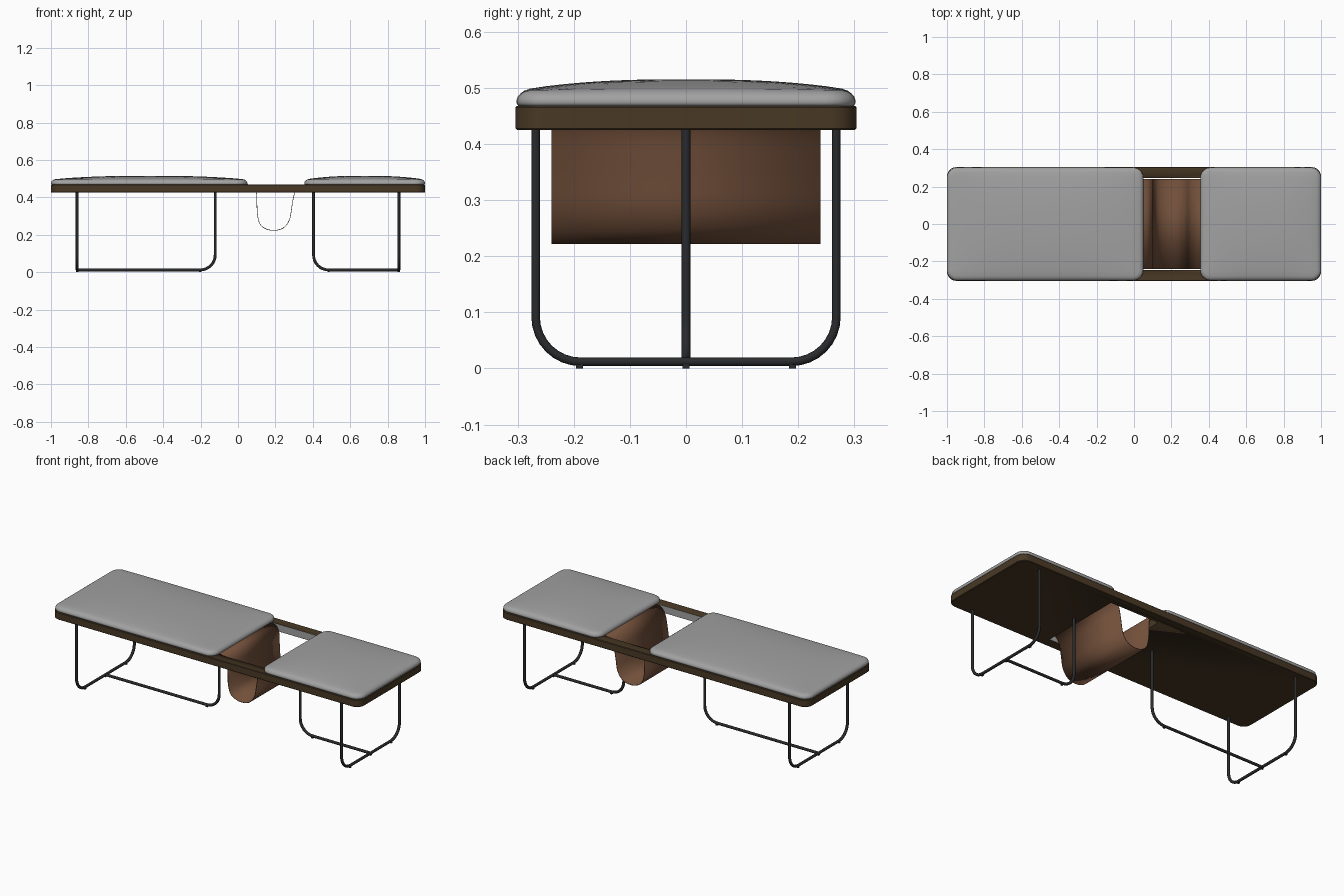
import bpy, bmesh, math
from mathutils import Vector

if "Cube" in bpy.data.objects:
    bpy.data.objects.remove(bpy.data.objects["Cube"])


def material(name, rgb):
    m = bpy.data.materials.new(name)
    m.diffuse_color = (*rgb, 1)
    m.use_nodes = True
    m.node_tree.nodes["Principled BSDF"].inputs["Base Color"].default_value = m.diffuse_color
    return m


GREY = material("grey fabric", (0.36, 0.36, 0.36))
WOOD = material("dark wood", (0.065, 0.040, 0.018))
LEATHER = material("brown leather", (0.165, 0.078, 0.042))
METAL = material("black metal", (0.022, 0.023, 0.025))


def finish(obj, mat, angle=35):
    obj.data.materials.clear()
    obj.data.materials.append(mat)
    bpy.ops.object.select_all(action='DESELECT')
    obj.select_set(True)
    bpy.context.view_layer.objects.active = obj
    bpy.ops.object.shade_smooth_by_angle(angle=math.radians(angle))
    return obj


def from_bmesh(name, bm, mat, angle=35):
    bmesh.ops.recalc_face_normals(bm, faces=bm.faces)
    me = bpy.data.meshes.new(name)
    bm.to_mesh(me)
    bm.free()
    obj = bpy.data.objects.new(name, me)
    bpy.context.collection.objects.link(obj)
    return finish(obj, mat, angle)


def box(name, x0, x1, y0, y1, z0, z1, mat):
    bm = bmesh.new()
    bmesh.ops.create_cube(bm, size=1)
    for v in bm.verts:
        v.co = ((x0 + x1) / 2 + v.co.x * (x1 - x0),
                (y0 + y1) / 2 + v.co.y * (y1 - y0),
                (z0 + z1) / 2 + v.co.z * (z1 - z0))
    return from_bmesh(name, bm, mat)


def outline(hx, hy, r, side=10, arc=6):
    """Rounded rectangle about the origin, with divided straight sides."""
    pts = []
    corners = [(1, 1), (-1, 1), (-1, -1), (1, -1)]
    for k, (sx, sy) in enumerate(corners):
        c = Vector((sx * (hx - r), sy * (hy - r)))
        for i in range(arc + 1):
            a = math.pi / 2 * (k + i / arc)
            pts.append(c + r * Vector((math.cos(a), math.sin(a))))
        nx, ny = corners[(k + 1) % 4]
        a = math.pi / 2 * (k + 1)
        end = Vector((nx * (hx - r), ny * (hy - r))) + r * Vector((math.cos(a), math.sin(a)))
        start = pts[-1]
        pts += [start.lerp(end, i / side) for i in range(1, side)]
    return pts


def skin(bm, rings):
    loops = [[bm.verts.new(p) for p in ring] for ring in rings]
    n = len(loops[0])
    for a, b in zip(loops, loops[1:]):
        for i in range(n):
            bm.faces.new((a[i], a[(i + 1) % n], b[(i + 1) % n], b[i]))
    return loops


def cushion(name, x0, x1, hy=0.302, z0=0.468):
    hx, cx = (x1 - x0) / 2, (x0 + x1) / 2

    def ring(d, z, s=1):
        pts = []
        for p in outline(hx - d, hy - d, 0.055 - d):
            p = p * s
            u, v = min(abs(p.x) / hx, 1), min(abs(p.y) / hy, 1)
            dome = 0.02 * (1 - u ** 2.5) * (1 - v ** 2.5)
            pts.append((cx + p.x, p.y, z0 + z + (dome if z > 0.005 else 0)))
        return pts

    # rolled edge, then a shallow dome
    edge = [(0.003, 0), (0, 0.005), (0, 0.010), (0.002, 0.016),
            (0.007, 0.021), (0.014, 0.025), (0.024, 0.027)]
    rings = [ring(d, z) for d, z in edge]
    rings += [ring(0.024, 0.0275, s / 10) for s in range(9, 0, -1)]
    bm = bmesh.new()
    loops = skin(bm, rings)
    bm.faces.new(loops[0])
    bm.faces.new(loops[-1])
    return from_bmesh(name, bm, GREY, 60)


def tube(name, pts, radius=0.008):
    cu = bpy.data.curves.new(name, 'CURVE')
    cu.dimensions = '3D'
    cu.bevel_depth = radius
    cu.bevel_resolution = 3
    cu.use_fill_caps = True
    sp = cu.splines.new('POLY')
    sp.points.add(len(pts) - 1)
    for q, p in zip(sp.points, pts):
        q.co = (*p, 1)
    obj = bpy.data.objects.new(name, cu)
    bpy.context.collection.objects.link(obj)
    bpy.ops.object.select_all(action='DESELECT')
    obj.select_set(True)
    bpy.context.view_layer.objects.active = obj
    bpy.ops.object.convert(target='MESH')
    return finish(bpy.context.view_layer.objects.active, METAL, 50)


def bend(edge, sign, z=0.012, r=0.08, top=0.43):
    """Run along the floor toward `edge`, then turn up to the frame."""
    pts = []
    for i in range(9):
        a = math.pi / 2 * i / 8
        pts.append((edge - sign * r * (1 - math.sin(a)), z + r * (1 - math.cos(a))))
    return pts + [(edge, top)]


# wooden frame with softened edges and a rectangular opening
OX0, OX1, OY = 0.045, 0.362, 0.247
bm = bmesh.new()
rings = [[(p.x, p.y, z) for p in outline(1 - d, 0.304 - d, 0.05 - d, side=1)]
         for d, z in [(0.003, 0.425), (0, 0.428), (0, 0.465), (0.003, 0.468)]]
loops = skin(bm, rings)
bm.faces.new(loops[0])
bm.faces.new(loops[-1])
frame = from_bmesh("wood_frame", bm, WOOD)
cutter = box("opening_cutter", OX0, OX1, -OY, OY, 0.3, 0.6, WOOD)
mod = frame.modifiers.new("opening", 'BOOLEAN')
mod.operation = 'DIFFERENCE'
mod.solver = 'EXACT'
mod.object = cutter
bpy.context.view_layer.objects.active = frame
bpy.ops.object.modifier_move_to_index(modifier="opening", index=0)
bpy.ops.object.modifier_apply(modifier="opening")
bpy.data.objects.remove(cutter)

# pale lining on the inside of both rails
for name, s in (("front_rail_lining", -1), ("back_rail_lining", 1)):
    y = sorted((s * 0.2455, s * 0.2475))
    box(name, OX0, OX1, *y, 0.426, 0.467, GREY)

# cushions
cushion("long_cushion", -1, 0.05)
cushion("short_cushion", 0.355, 1)

# hanging leather magazine sling
key = [Vector(p) for p in [
    (0.02, 0.469), (0.05, 0.469), (0.08, 0.458), (0.098, 0.425), (0.101, 0.37),
    (0.105, 0.30), (0.125, 0.247), (0.18, 0.2235), (0.24, 0.235), (0.275, 0.28),
    (0.288, 0.35), (0.302, 0.42), (0.328, 0.457), (0.36, 0.469), (0.39, 0.469)]]
path = []
for i in range(len(key) - 1):
    a, b = key[max(i - 1, 0)], key[i]
    c, d = key[i + 1], key[min(i + 2, len(key) - 1)]
    for t in (0, 0.25, 0.5, 0.75):
        path.append(0.5 * (2 * b + (c - a) * t + (2 * a - 5 * b + 4 * c - d) * t * t
                           + (3 * b - a - 3 * c + d) * t ** 3))
path.append(key[-1])
bm = bmesh.new()
rows = [[bm.verts.new((p.x, y, p.y)) for y in (-0.24, 0.24)] for p in path]
for a, b in zip(rows, rows[1:]):
    bm.faces.new((a[0], a[1], b[1], b[0]))
sling = from_bmesh("leather_sling", bm, LEATHER)
sol = sling.modifiers.new("thickness", 'SOLIDIFY')
sol.thickness = 0.003
sol.offset = 0

# tube legs: a U at each end and a floor rail that turns up near the middle
for side, s, inner in (("left", -1, -0.122), ("right", 1, 0.404)):
    x = s * 0.86
    half = bend(0.268, 1)
    tube(side + "_end_leg", [(x, -y, z) for y, z in reversed(half)]
         + [(x, y, z) for y, z in half])
    tube(side + "_centre_leg", [(x, 0, 0.012)]
         + [(px, 0, z) for px, z in bend(inner, -s)])
    # small glides under the tubes
    for i, (fx, fy) in enumerate([(x, -0.19), (x, 0), (x, 0.19), (inner + s * 0.08, 0)]):
        box(f"{side}_glide_{i + 1}", fx - 0.006, fx + 0.006,
            fy - 0.006, fy + 0.006, 0, 0.008, METAL)
